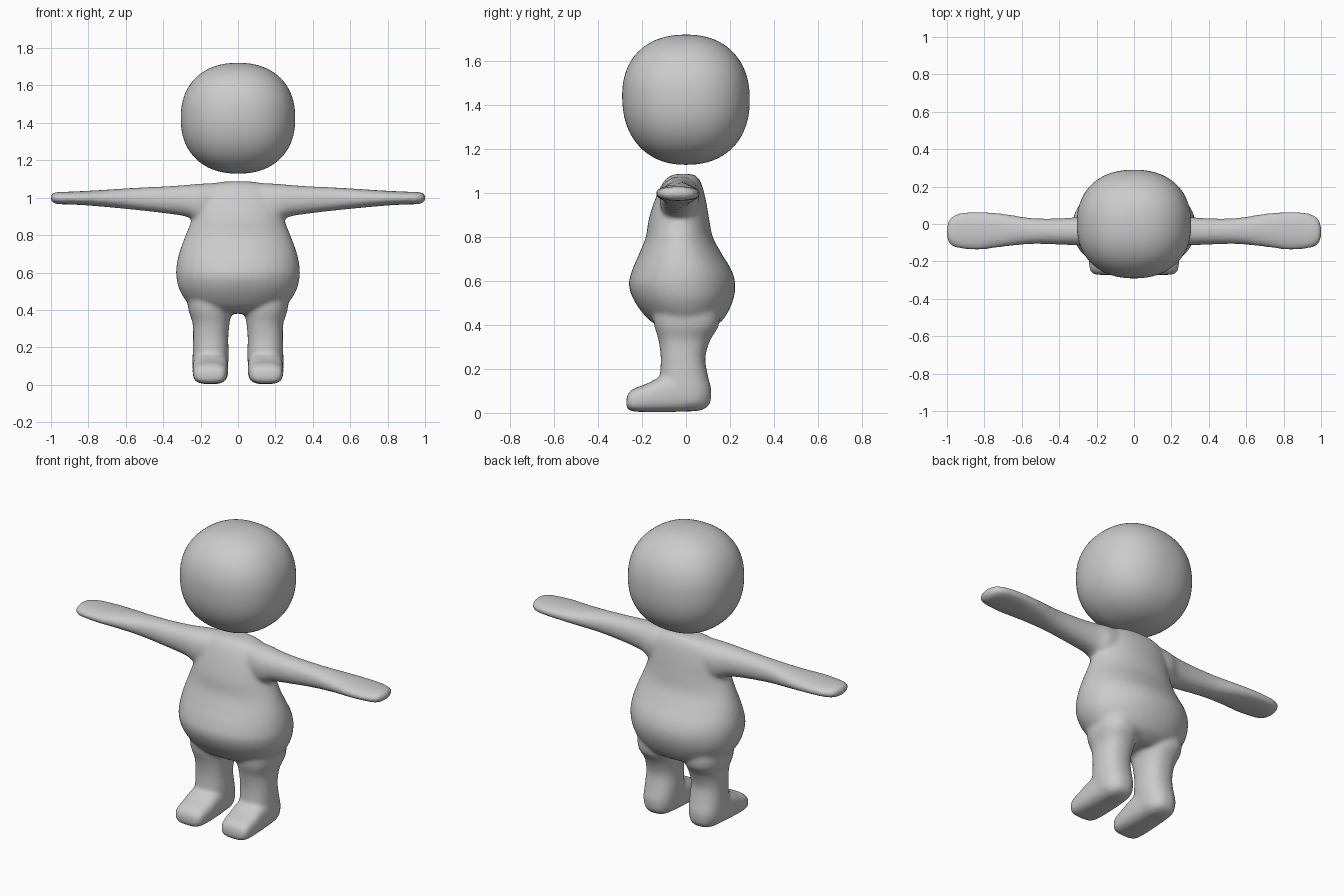
import bpy, bmesh, math
from mathutils import Vector

if "Cube" in bpy.data.objects:
    bpy.data.objects.remove(bpy.data.objects["Cube"])

clay = bpy.data.materials.new("grey_clay")
clay.use_nodes = True
GREY = (0.6, 0.6, 0.6, 1)
clay.diffuse_color = GREY
clay.node_tree.nodes["Principled BSDF"].inputs["Base Color"].default_value = GREY


def power(c, n):
    return math.copysign(abs(c) ** (2 / n), c)


def spline(rows, steps=5):
    """Smoothly fill in cross-sections between the given ones."""
    pts = [Vector(r) for r in rows]
    pts = [pts[0]] + pts + [pts[-1]]
    out = []
    for a, b, c, d in zip(pts, pts[1:], pts[2:], pts[3:]):
        for i in range(steps):
            t = i / steps
            out.append(b + (c - a) * (t / 2) + (a * 2 - b * 5 + c * 4 - d) * (t * t / 2)
                       + (b * 3 - a - c * 3 + d) * (t ** 3 / 2))
    return out + [pts[-1]]


def loft(bm, axis, rows, n=2.0, mirror=1, sides=40):
    """Rows are (position, u min, u max, v min, v max) along an axis."""
    rings = []
    for p, u0, u1, v0, v1 in spline(rows):
        ring = []
        for k in range(sides):
            a = math.tau * k / sides
            u = (u0 + u1) / 2 + (u1 - u0) / 2 * power(math.cos(a), n)
            v = (v0 + v1) / 2 + (v1 - v0) / 2 * power(math.sin(a), n)
            x, y, z = {"x": (p, u, v), "y": (u, p, v), "z": (u, v, p)}[axis]
            ring.append(bm.verts.new((x * mirror, y, z)))
        rings.append(ring)
    faces = [bm.faces.new((r[k], r[(k + 1) % sides], s[(k + 1) % sides], s[k]))
             for r, s in zip(rings, rings[1:]) for k in range(sides)]
    faces += [bm.faces.new(rings[0][::-1]), bm.faces.new(rings[-1])]
    bmesh.ops.recalc_face_normals(bm, faces=faces)


def finish(name, bm):
    mesh = bpy.data.meshes.new(name)
    bm.to_mesh(mesh)
    bm.free()
    mesh.materials.append(clay)
    for f in mesh.polygons:
        f.use_smooth = True
    obj = bpy.data.objects.new(name, mesh)
    bpy.context.collection.objects.link(obj)
    return obj


# Head: slightly boxy ball
bm = bmesh.new()
bmesh.ops.create_cube(bm, size=2)
bmesh.ops.subdivide_edges(bm, edges=bm.edges[:], cuts=23, use_grid_fill=True)
for v in bm.verts:
    d = Vector([math.tan(c * math.pi / 4) for c in v.co])
    d /= sum(abs(c) ** 2.25 for c in d) ** (1 / 2.25)
    front = max(0, -d.y) * 0.02
    v.co = (d.x * 0.306, d.y * 0.29 - front * d.z * 0.5, 1.425 + d.z * 0.296)
finish("head", bm)

# Torso
bm = bmesh.new()
torso = [(0.38, -0.15, 0.15, -0.09, 0.10), (0.42, -0.25, 0.25, -0.165, 0.165),
         (0.50, -0.31, 0.31, -0.23, 0.21), (0.58, -0.33, 0.33, -0.26, 0.225),
         (0.65, -0.327, 0.327, -0.245, 0.207), (0.72, -0.31, 0.31, -0.215, 0.165),
         (0.80, -0.28, 0.28, -0.183, 0.122), (0.88, -0.25, 0.25, -0.17, 0.106),
         (0.96, -0.24, 0.24, -0.145, 0.092), (1.03, -0.22, 0.22, -0.115, 0.075),
         (1.07, -0.16, 0.16, -0.085, 0.055), (1.087, -0.07, 0.07, -0.05, 0.03)]
loft(bm, "z", torso, n=2.1)

# Arms with flat mitten hands
arm = [(0.05, -0.10, 0.06, 0.89, 1.082), (0.20, -0.12, 0.06, 0.87, 1.075),
       (0.28, -0.115, 0.04, 0.90, 1.068), (0.40, -0.11, 0.03, 0.918, 1.06),
       (0.55, -0.107, 0.032, 0.935, 1.053), (0.70, -0.122, 0.055, 0.95, 1.043),
       (0.82, -0.138, 0.066, 0.96, 1.036), (0.91, -0.134, 0.062, 0.964, 1.032),
       (0.965, -0.122, 0.045, 0.966, 1.03), (0.99, -0.10, 0.02, 0.974, 1.024),
       (1.002, -0.065, -0.015, 0.99, 1.01)]

# Legs and feet
leg = [(0.02, 0.085, 0.205, -0.08, 0.075), (0.045, 0.06, 0.235, -0.10, 0.105),
       (0.10, 0.053, 0.243, -0.115, 0.116), (0.17, 0.05, 0.242, -0.118, 0.10),
       (0.25, 0.052, 0.24, -0.115, 0.088), (0.33, 0.045, 0.243, -0.125, 0.11),
       (0.40, 0.035, 0.265, -0.145, 0.15), (0.48, 0.04, 0.27, -0.15, 0.15)]
foot = [(-0.272, 0.10, 0.20, 0.028, 0.065), (-0.262, 0.075, 0.225, 0.014, 0.09),
        (-0.235, 0.062, 0.238, 0.006, 0.112), (-0.18, 0.055, 0.242, 0.004, 0.132),
        (-0.11, 0.053, 0.242, 0.003, 0.165), (-0.02, 0.055, 0.24, 0.006, 0.18),
        (0.06, 0.07, 0.225, 0.01, 0.16), (0.10, 0.095, 0.20, 0.03, 0.13),
        (0.114, 0.125, 0.17, 0.06, 0.11)]
for side in (1, -1):
    loft(bm, "x", arm, n=2.2, mirror=side)
    loft(bm, "z", leg, n=2.3, mirror=side)
    loft(bm, "y", foot, n=3.0, mirror=side)

# Fuse the parts into one soft skin
body = finish("body", bm)
skin = body.modifiers.new("fuse", "REMESH")
skin.mode = "VOXEL"
skin.voxel_size = 0.011
skin.use_smooth_shade = True
soften = body.modifiers.new("soften", "SMOOTH")
soften.factor = 0.5
soften.iterations = 8
